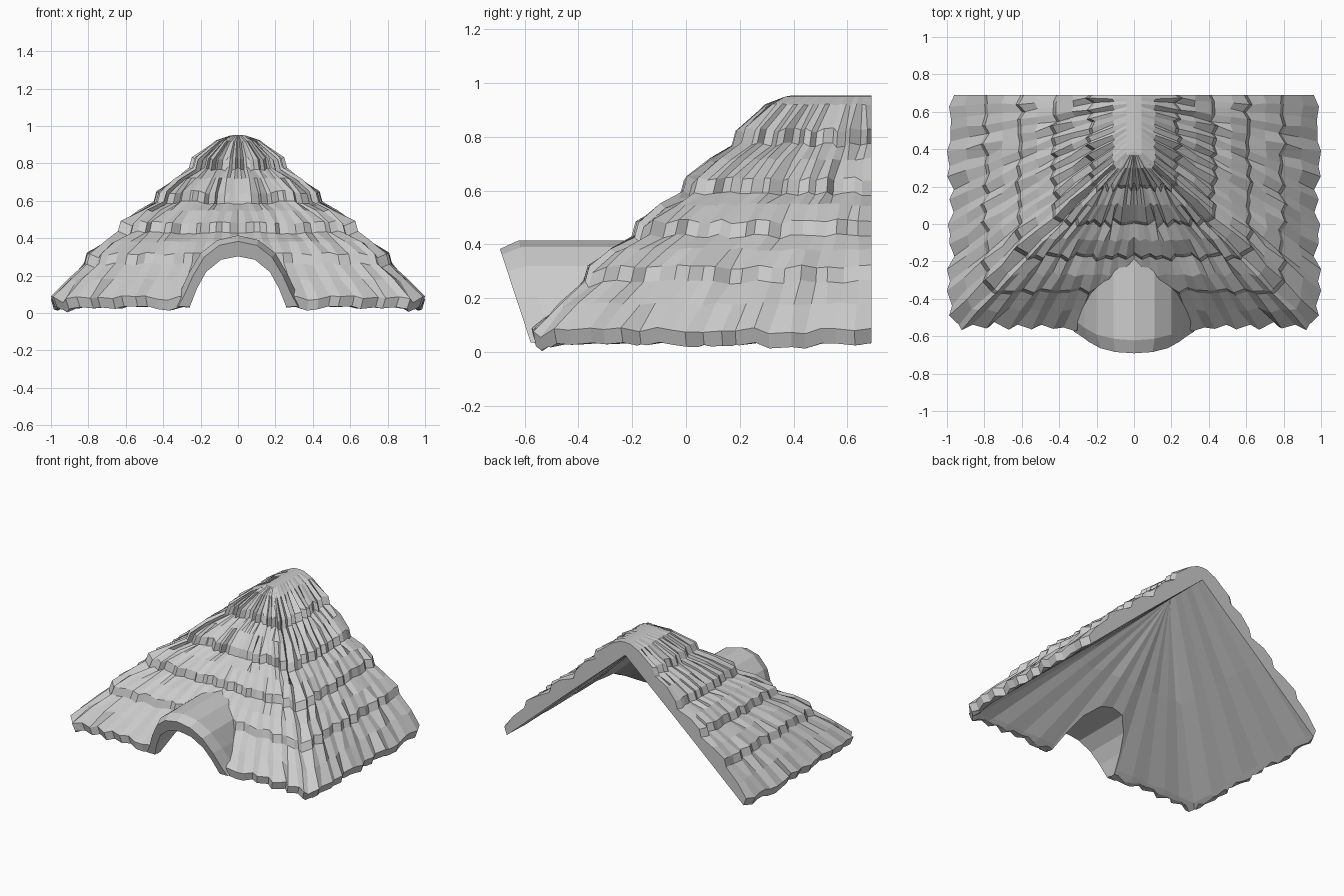
import bpy, bmesh, random

if "Cube" in bpy.data.objects:
    bpy.data.objects.remove(bpy.data.objects["Cube"])

random.seed(7)
BACK = 0.69

thatch = bpy.data.materials.new("thatch_grey")
thatch.use_nodes = True
GREY = (0.6, 0.6, 0.6, 1)
thatch.diffuse_color = GREY
thatch.node_tree.nodes["Principled BSDF"].inputs["Base Color"].default_value = GREY


def finish(name, bm):
    bmesh.ops.remove_doubles(bm, verts=bm.verts, dist=1e-5)
    bmesh.ops.recalc_face_normals(bm, faces=bm.faces)
    me = bpy.data.meshes.new(name)
    bm.to_mesh(me)
    bm.free()
    me.materials.append(thatch)
    ob = bpy.data.objects.new(name, me)
    bpy.context.collection.objects.link(ob)
    return ob


def loft(bm, rows):
    """Join rows of points with quads and return the row vertices."""
    rows = [[bm.verts.new(p) for p in row] for row in rows]
    for a, b in zip(rows, rows[1:]):
        for i in range(len(a) - 1):
            bm.faces.new((a[i], a[i + 1], b[i + 1], b[i]))
    return rows


def hipped_solid(name, levels, back, sides, fronts, amount):
    """Solid with a hipped front and upright back. Level: x, front y, z, course, roughness."""
    rows = []
    for x, y, z, course, rough in levels:
        random.seed(course)     # levels of one course share their waviness
        half = []
        for i in range(sides + fronts + 1):
            d = rough * amount * ((0.5 if i % 2 else -0.5) + random.uniform(-0.7, 0.7))
            lift = 0.5 * rough * amount * random.uniform(-1, 1)
            along = rough * amount * random.uniform(-0.5, 0.5)
            if i < sides:
                px, py = x + d, back + (y - back) * i / sides
                py += along if i else 0
            elif i == sides:    # soften and droop the hip corner
                px, py, lift = x - 0.05 * rough, y + 0.01 * rough, -0.025 * rough
            else:
                t = (i - sides) / fronts
                px, py = x * (1 - t) + (along if t < 1 else 0), y - d
            half.append((min(px, 1), py, z + lift))
        rows.append(half + [(-a, b, c) for a, b, c in reversed(half[:-1])])
    bm = bmesh.new()
    rows = loft(bm, rows)
    bm.faces.new(rows[0])
    bm.faces.new([r[0] for r in rows] + [r[-1] for r in reversed(rows[:-1])])
    return finish(name, bm)


def arch_solid(name, sections):
    """Arched tunnel; each section is a half profile of x, z plus a rule for y."""
    rows = []
    for profile, depth in sections:
        half = [(x, depth(z), z) for x, z in profile]
        rows.append(half + [(-x, y, z) for x, y, z in reversed(half[:-1])])
    bm = bmesh.new()
    rows = loft(bm, rows)
    bm.faces.new(rows[0])
    bm.faces.new(rows[-1])
    for a, b in zip(rows, rows[1:]):
        bm.faces.new((a[0], b[0], b[-1], a[-1]))
    return finish(name, bm)


def combine(target, other, operation):
    mod = target.modifiers.new(operation.lower(), 'BOOLEAN')
    mod.operation, mod.solver, mod.object = operation, 'EXACT', other
    bpy.context.view_layer.objects.active = target
    bpy.ops.object.modifier_apply(modifier=mod.name)
    bpy.data.objects.remove(other)


# Overlapping thatch courses: foot and lip of every step share a course number
steps = [(0.80, -0.37, 0.26), (0.62, -0.18, 0.43), (0.43, 0.0, 0.59), (0.24, 0.19, 0.77)]
levels = [(0.84, -0.41, 0.03, 0, 0), (0.965, -0.54, 0.025, 1, 1), (0.985, -0.55, 0.08, 1, 1)]
for n, (x, y, z) in enumerate(steps):
    px, py, pz = levels[-1][:3]
    levels.append(((x + px) / 2, (y + py) / 2, (z + pz) / 2 + 0.01, 20 + n, 0.5))
    levels.append((x, y, z, n + 2, 0.8))
    levels.append((x - 0.015, y + 0.015, z + 0.055, n + 2, 0.8))
levels += [(0.11, 0.30, 0.92, 30, 0.3), (0.04, 0.37, 0.95, 31, 0), (0, 0.39, 0.953, 32, 0)]
roof = hipped_solid("thatched_roof", levels, BACK, 20, 16, 0.024)

# Attic space below the thatch
attic_levels = [(1.0, -0.57, -0.02, 40, 0), (0.92, -0.48, 0.05, 41, 0.3),
                (0.48, -0.07, 0.44, 42, 0.5), (0, 0.36, 0.86, 43, 0)]
attic = hipped_solid("attic_space", attic_levels, BACK + 0.1, 8, 7, 0.02)


# Arched eyebrow dormer with a leaning front
def lean(z):
    return -0.565 - 0.33 * z


rim = [(0.32, 0.035), (0.285, 0.1), (0.24, 0.2), (0.18, 0.3), (0.10, 0.362), (0, 0.383)]
crown = [(0.35, 0.035), (0.315, 0.1), (0.265, 0.21), (0.20, 0.32), (0.11, 0.39), (0, 0.415)]
dormer = arch_solid("dormer", [(rim, lean), (crown, lambda z: lean(z) + 0.08),
                               (crown, lambda z: -0.38), (crown, lambda z: 0.0)])

opening = [(0.30, -0.1), (0.255, 0.04), (0.22, 0.13), (0.17, 0.22), (0.09, 0.285), (0, 0.303)]
tunnel = arch_solid("dormer_tunnel", [(opening, lambda z: -0.9), (opening, lambda z: -0.45),
                                      (opening, lambda z: 0.01)])

combine(roof, dormer, 'UNION')
combine(roof, attic, 'DIFFERENCE')
combine(roof, tunnel, 'DIFFERENCE')
